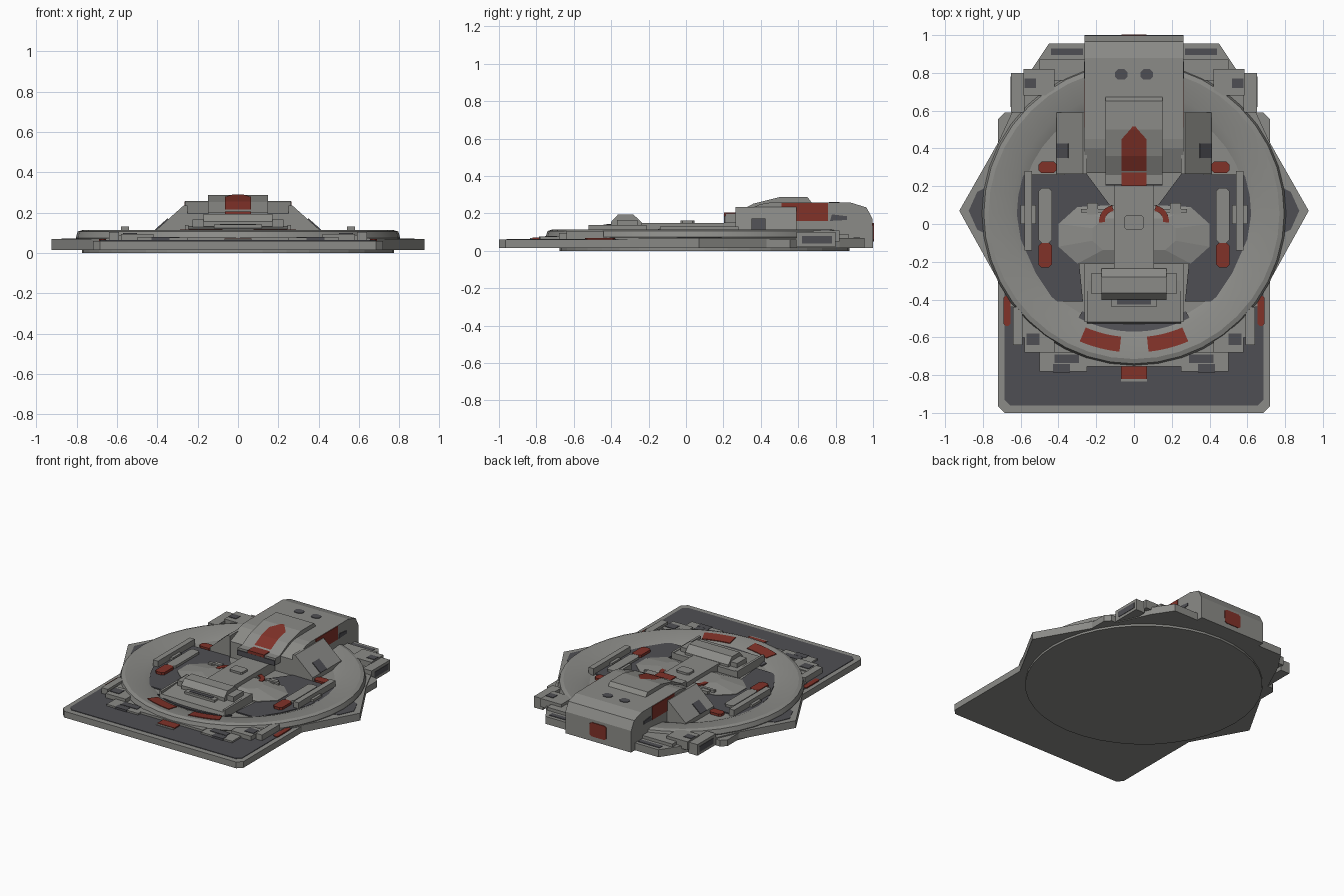
import bpy, bmesh, math
from mathutils import Vector


def material(name, rgb):
    m = bpy.data.materials.new(name)
    m.diffuse_color = (*rgb, 1)
    return m


GREY = material("hull grey", (0.26, 0.26, 0.245))
DARK = material("dark deck", (0.078, 0.078, 0.088))
RED = material("red marking", (0.22, 0.032, 0.022))
CY = 0.055  # ring centre along y


def finish(name, bm, mat):
    bmesh.ops.recalc_face_normals(bm, faces=bm.faces)
    me = bpy.data.meshes.new(name)
    bm.to_mesh(me)
    bm.free()
    me.materials.append(mat)
    ob = bpy.data.objects.new(name, me)
    bpy.context.collection.objects.link(ob)
    return ob


def extrude(name, pts, a, b, mat, axis="z"):
    """Extrude a 2D outline along one axis from a to b."""
    order = {"x": lambda p, t: (t, p[0], p[1]),
             "y": lambda p, t: (p[0], t, p[1]),
             "z": lambda p, t: (p[0], p[1], t)}[axis]
    bm = bmesh.new()
    lo = [bm.verts.new(order(p, a)) for p in pts]
    hi = [bm.verts.new(order(p, b)) for p in pts]
    bm.faces.new(lo)
    bm.faces.new(hi)
    for i in range(len(pts)):
        j = (i + 1) % len(pts)
        bm.faces.new((lo[i], lo[j], hi[j], hi[i]))
    return finish(name, bm, mat)


def box(name, x0, x1, y0, y1, z0, z1, mat, c=0.0):
    """Box with optional chamfered vertical corners."""
    x0, x1 = min(x0, x1), max(x0, x1)
    pts = [(x0, y0), (x1, y0), (x1, y1), (x0, y1)]
    if c:
        pts = [(x0 + c, y0), (x1 - c, y0), (x1, y0 + c), (x1, y1 - c),
               (x1 - c, y1), (x0 + c, y1), (x0, y1 - c), (x0, y0 + c)]
    return extrude(name, pts, z0, z1, mat)


def pair(name, x0, x1, y0, y1, z0, z1, mat, c=0.0):
    for s, side in ((1, "right"), (-1, "left")):
        box(f"{name}_{side}", s * x0, s * x1, y0, y1, z0, z1, mat, c)


def both(pts):
    """Mirror a right-hand half outline to a closed outline."""
    return pts + [(-x, y) for x, y in reversed(pts)]


def sweep(name, prof, mat, cy=CY, a0=0, a1=360, n=40):
    """Sweep a closed (radius, z) section around the vertical axis."""
    full = a1 - a0 == 360
    bm = bmesh.new()
    rows = []
    for i in range(n if full else n + 1):
        a = math.radians(a0 + (a1 - a0) * i / n)
        rows.append([bm.verts.new((r * math.cos(a), cy + r * math.sin(a), z)) for r, z in prof])
    k = len(prof)
    for i in range(n):
        p, q = rows[i], rows[(i + 1) % len(rows)]
        for j in range(k):
            bm.faces.new((p[j], p[(j + 1) % k], q[(j + 1) % k], q[j]))
    if not full:
        bm.faces.new(rows[0])
        bm.faces.new(rows[-1])
    ob = finish(name, bm, mat)
    bpy.ops.object.select_all(action="DESELECT")
    ob.select_set(True)
    bpy.context.view_layer.objects.active = ob
    bpy.ops.object.shade_smooth_by_angle(angle=math.radians(20))
    return ob


def circle(r, cy, n=40):
    return [(r * math.cos(t * math.tau / n), cy + r * math.sin(t * math.tau / n)) for t in range(n)]


# Base plates
box("ramp_plate", -0.72, 0.72, -1, 0.59, 0.015, 0.06, GREY, 0.035)
box("ramp_deck", -0.685, 0.685, -0.96, -0.3, 0.055, 0.064, DARK, 0.03)
extrude("hull_plate", both([(0.5, -0.68), (0.72, -0.3), (0.925, 0.07), (0.72, 0.43), (0.54, 0.82),
                            (0.45, 0.955)]), 0.015, 0.068, GREY)
extrude("underside_disc", circle(0.775, 0.1), 0, 0.05, GREY)

# Raised ring with sloping inner dish
sweep("dish_ring", [(0.79, 0.05), (0.805, 0.075), (0.795, 0.106), (0.77, 0.114),
                    (0.65, 0.1), (0.60, 0.08), (0.60, 0.05)], GREY)
extrude("dish_floor", circle(0.61, CY), 0.05, 0.08, GREY)

# Dark floor areas, either side, with light central mound
floor = [(0.62, 0.26), (0.25, 0.265), (0.12, 0.09), (0.3, 0.085), (0.39, 0.0), (0.39, -0.12),
         (0.29, -0.21), (0.27, -0.41), (0.42, -0.41), (0.52, -0.26), (0.6, -0.08), (0.628, 0.1)]
for s, side in ((1, "right"), (-1, "left")):
    extrude(f"floor_panel_{side}", [(s * x, y) for x, y in floor], 0.08, 0.088, DARK)
    # Side deck wedge on each hull point
    extrude(f"point_panel_{side}", [(s * 0.79, -0.05), (s * 0.83, -0.03), (s * 0.875, 0.07),
                                    (s * 0.83, 0.17), (s * 0.79, 0.19)], 0.066, 0.071, DARK)
sweep("front_floor_strip", [(0.585, 0.075), (0.585, 0.087), (0.625, 0.097), (0.625, 0.08)],
      DARK, a0=242, a1=298, n=10)
mound = [(0.2, -0.21), (0.3, -0.21), (0.4, -0.12), (0.4, 0.0), (0.3, 0.09), (0.12, 0.1)]
bm = bmesh.new()
rings = []
for k, z in ((1.0, 0.07), (1.0, 0.092), (0.55, 0.12)):
    rings.append([bm.verts.new((x * k, -0.05 + (y + 0.05) * k, z)) for x, y in both(mound)])
for p, q in zip(rings, rings[1:]):
    for i in range(len(p)):
        j = (i + 1) % len(p)
        bm.faces.new((p[i], p[j], q[j], q[i]))
bm.faces.new(rings[0])
bm.faces.new(rings[-1])
finish("central_mound", bm, GREY)

# Pads and rails inside the dish
pair("pad", 0.435, 0.505, -0.1, 0.19, 0.08, 0.105, GREY, 0.015)
pair("pad_tip", 0.435, 0.505, -0.23, -0.1, 0.08, 0.106, RED, 0.015)
pair("dish_rail", 0.54, 0.58, -0.14, 0.28, 0.08, 0.13, GREY)
pair("rail_foot", 0.52, 0.60, 0.0, 0.1, 0.08, 0.105, GREY)
pair("dish_marker", 0.41, 0.505, 0.27, 0.33, 0.08, 0.097, RED, 0.015)

# Red arcs on the ring front and beside the spine
for s, side in ((1, "right"), (-1, "left")):
    mid = 270 + s * 14.5
    sweep(f"ring_marking_{side}", [(0.655, 0.095), (0.655, 0.106), (0.735, 0.115), (0.735, 0.1)],
          RED, a0=mid - 8.5, a1=mid + 8.5, n=6)
    a0, a1 = (-5, 80) if s == 1 else (100, 185)
    ob = sweep(f"spine_arc_{side}", [(0.055, 0.09), (0.055, 0.122), (0.085, 0.122), (0.085, 0.09)],
               RED, cy=0.015, a0=a0, a1=a1, n=6)
    ob.location.x = s * 0.1
pair("spine_arm", 0.1, 0.28, 0.06, 0.08, 0.09, 0.115, GREY)
pair("spine_arm_block", 0.19, 0.25, 0.05, 0.11, 0.09, 0.11, GREY)

# Spine and forward turret
box("spine", -0.105, 0.105, -0.3, 0.27, 0.08, 0.148, GREY)
box("spine_hatch", -0.05, 0.05, -0.03, 0.045, 0.14, 0.163, GREY, 0.01)
extrude("turret_base", [(-0.53, 0.08), (-0.52, 0.118), (-0.3, 0.134), (-0.21, 0.134), (-0.21, 0.08)],
        -0.25, 0.25, GREY, "x")
pair("turret_base_rail", 0.245, 0.262, -0.52, -0.21, 0.08, 0.138, GREY)
extrude("turret", [(-0.4, 0.13), (-0.4, 0.155), (-0.365, 0.193), (-0.28, 0.193), (-0.235, 0.15),
                   (-0.235, 0.12)], -0.172, 0.172, GREY, "x")
pair("turret_cheek", 0.172, 0.225, -0.37, -0.26, 0.12, 0.165, GREY)
box("turret_sill", -0.12, 0.12, -0.44, -0.4, 0.11, 0.14, GREY)
box("turret_slot", -0.09, 0.09, -0.425, -0.40, 0.138, 0.143, DARK)

# Rear bridge body, wings and raised roof panel
extrude("bridge_body", [(0.27, 0.06), (0.27, 0.195), (0.4, 0.25), (0.45, 0.258), (0.88, 0.258),
                        (0.965, 0.232), (0.998, 0.17), (1.0, 0.015), (0.6, 0.015)],
        -0.262, 0.262, GREY, "x")
for s, side in ((1, "right"), (-1, "left")):
    extrude(f"bridge_wing_{side}", [(s * 0.25, 0.06), (s * 0.25, 0.235), (s * 0.27, 0.235),
                                    (s * 0.41, 0.11), (s * 0.41, 0.06)], 0.265, 0.59, GREY, "y")
    # Patch lying on the sloped wing
    extrude(f"wing_patch_{side}", [(s * 0.345, 0.165), (s * 0.349, 0.172), (s * 0.413, 0.115),
                                   (s * 0.409, 0.108)], 0.35, 0.425, DARK, "y")
    extrude(f"side_marking_{side}", [(0.51, 0.2), (0.58, 0.16), (0.76, 0.16), (0.76, 0.256),
                                     (0.51, 0.256)], s * 0.26, s * 0.266, RED, "x")
    extrude(f"side_vent_{side}", [(0.77, 0.16), (0.86, 0.165), (0.86, 0.185), (0.78, 0.195)],
            s * 0.26, s * 0.266, DARK, "x")
panel = [(0.26, 0.2), (0.36, 0.252), (0.5, 0.287), (0.65, 0.287), (0.672, 0.258), (0.672, 0.2)]
extrude("roof_panel", panel, -0.15, 0.15, GREY, "x")
# Arrow marking that follows the panel slope
bm = bmesh.new()
outline = [[(-0.065, 0.28), (0.065, 0.28)], [(-0.065, 0.36), (0.065, 0.36)],
           [(-0.065, 0.45), (0.065, 0.45)], [(-0.02, 0.5), (0.02, 0.5)], [(-0.01, 0.515), (0.01, 0.515)]]
heights = [0.2145, 0.256, 0.2785, 0.291, 0.291]
rows = [[bm.verts.new((x, y, h)) for x, y in r] for r, h in zip(outline, heights)]
for p, q in zip(rows, rows[1:]):
    bm.faces.new((p[0], p[1], q[1], q[0]))
finish("roof_arrow", bm, RED)
box("bridge_brow", -0.15, 0.15, 0.21, 0.28, 0.15, 0.2, GREY)
box("brow_slot", -0.15, 0.15, 0.203, 0.211, 0.15, 0.185, DARK)
box("brow_marking", -0.065, 0.065, 0.202, 0.28, 0.186, 0.206, RED)
pair("roof_vent", 0.035, 0.1, 0.765, 0.82, 0.255, 0.262, DARK, 0.015)
extrude("rear_marking", [(-0.065, 0.06), (-0.05, 0.05), (0.05, 0.05), (0.065, 0.06), (0.065, 0.14),
                         (0.05, 0.15), (-0.05, 0.15), (-0.065, 0.14)], 0.996, 1.004, RED, "y")

# Hull equipment around the ring
pair("rear_clamp", 0.58, 0.652, 0.59, 0.8, 0.02, 0.1, GREY)
pair("rear_clamp_side", 0.65, 0.655, 0.62, 0.78, 0.04, 0.08, DARK)
pair("rear_shoulder", 0.42, 0.585, 0.68, 0.82, 0.05, 0.11, GREY)
pair("rear_shoulder_vent", 0.52, 0.58, 0.72, 0.77, 0.108, 0.114, DARK)
pair("rear_deck_slot", 0.27, 0.44, 0.895, 0.93, 0.065, 0.072, DARK)
pair("rear_deck_step", 0.26, 0.5, 0.76, 0.87, 0.06, 0.09, GREY)
pair("front_clamp", 0.59, 0.64, -0.64, -0.44, 0.05, 0.105, GREY)
pair("front_clamp_arm", 0.47, 0.61, -0.6, -0.42, 0.05, 0.088, GREY)
pair("side_step", 0.6, 0.655, -0.44, -0.28, 0.05, 0.075, GREY)
pair("front_corner", 0.42, 0.58, -0.68, -0.55, 0.05, 0.095, GREY)
pair("front_corner_vent", 0.5, 0.57, -0.64, -0.58, 0.093, 0.099, DARK)
pair("edge_marking", 0.655, 0.69, -0.54, -0.38, 0.055, 0.068, RED, 0.01)
pair("front_step", 0.25, 0.5, -0.78, -0.68, 0.05, 0.076, GREY)
pair("front_step_vent", 0.29, 0.42, -0.735, -0.69, 0.074, 0.08, DARK)
pair("front_step_notch", 0.34, 0.43, -0.785, -0.74, 0.05, 0.078, DARK)
box("front_bumper", -0.25, 0.25, -0.755, -0.62, 0.05, 0.08, GREY)
box("front_marker", -0.068, 0.068, -0.82, -0.755, 0.05, 0.072, RED)
box("front_marker_lip", -0.068, 0.068, -0.835, -0.82, 0.05, 0.068, GREY)
